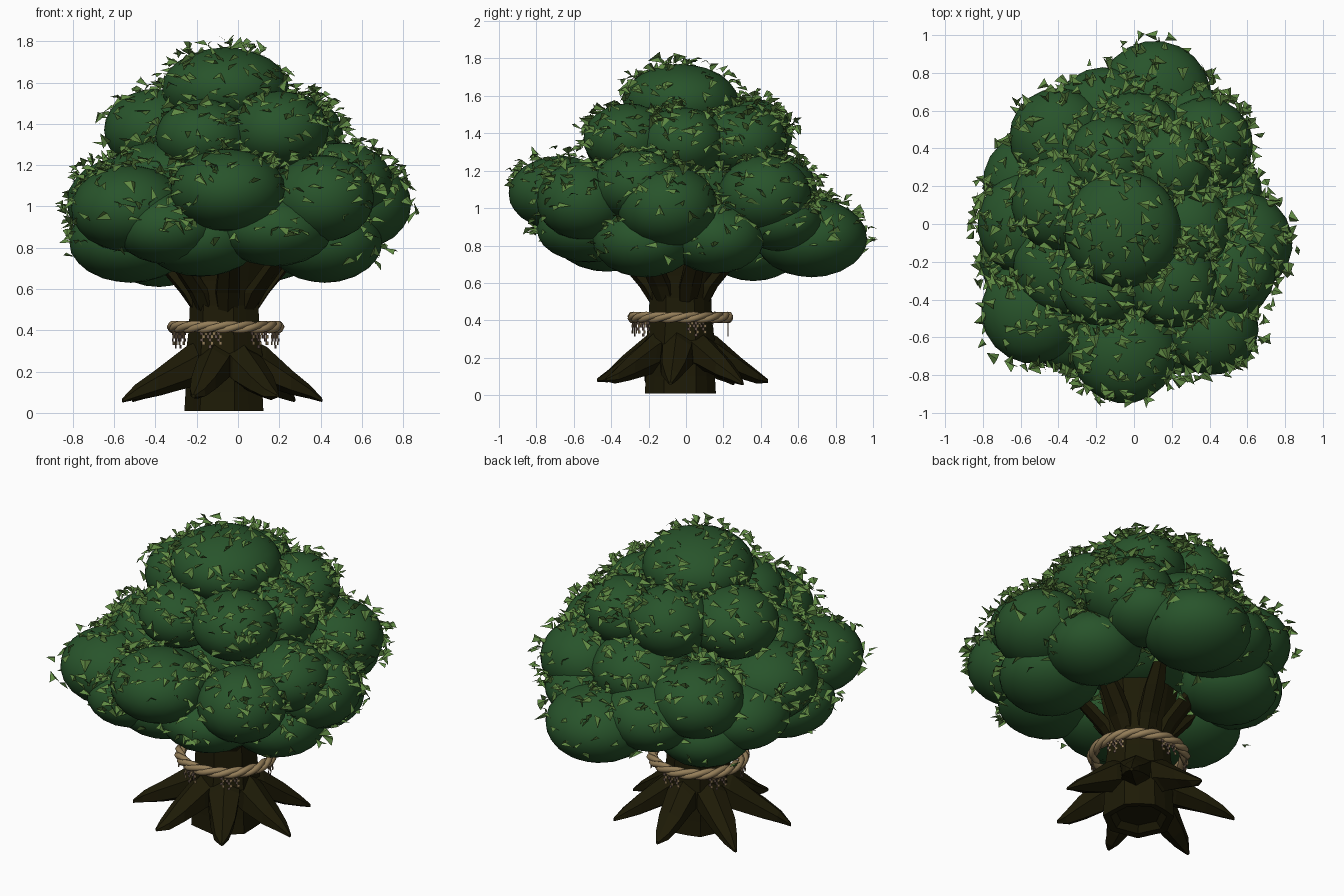
import bpy, bmesh, math, random
from mathutils import Vector, Matrix

random.seed(7)
cube = bpy.data.objects.get("Cube")
if cube:
    bpy.data.objects.remove(cube, do_unlink=True)

CX, CY = -0.06, -0.03          # trunk axis


def material(name, rgb):
    m = bpy.data.materials.new(name)
    m.use_nodes = True
    m.diffuse_color = (*rgb, 1)
    m.node_tree.nodes["Principled BSDF"].inputs["Base Color"].default_value = (*rgb, 1)
    return m


BARK = material("dark bark", (0.0125, 0.0105, 0.002))
CANOPY = material("deep green", (0.021, 0.088, 0.024))
LEAF = material("leaf green", (0.115, 0.25, 0.055))
ROPE = material("rope tan", (0.30, 0.21, 0.1))
FRINGE = material("fringe brown", (0.14, 0.095, 0.075))


def finish(bm, name, mat, smooth=False):
    me = bpy.data.meshes.new(name)
    bm.to_mesh(me)
    bm.free()
    me.materials.append(mat)
    for p in me.polygons:
        p.use_smooth = smooth
    ob = bpy.data.objects.new(name, me)
    bpy.context.collection.objects.link(ob)
    return ob


def loft(bm, rings):
    """Skin a list of equal-length point rings and cap both ends."""
    loops = [[bm.verts.new(p) for p in r] for r in rings]
    n = len(loops[0])
    for a, b in zip(loops, loops[1:]):
        for i in range(n):
            j = (i + 1) % n
            bm.faces.new((a[i], a[j], b[j], b[i]))
    bm.faces.new(loops[0][::-1])
    bm.faces.new(loops[-1])
    bmesh.ops.recalc_face_normals(bm, faces=bm.faces)


def spike(name, az, profile):
    """Faceted limb; profile rows are (distance, height, half width, half depth)."""
    bm = bmesh.new()
    out = Vector((math.cos(az), math.sin(az), 0))
    side = Vector((-out.y, out.x, 0))
    lift = Vector((0, 0, 1)) if profile[0][1] > profile[-1][1] else out
    rings = []
    for d, z, w, h in profile:
        c = Vector((CX, CY, z)) + out * d
        ring = []
        for k in range(6):
            a = math.tau * k / 6 + math.pi / 2
            s = random.uniform(0.88, 1.1)
            ring.append(c + side * (math.cos(a) * w * s) + lift * (math.sin(a) * h * s))
        rings.append(ring)
    loft(bm, rings)
    finish(bm, name, BARK)


# Trunk with irregular vertical ridges and a hollowed foot
bm = bmesh.new()
sides = 14
ridge = [1 + (0.05 if k % 2 else -0.04) + random.uniform(-0.03, 0.03) for k in range(sides)]
rings = []
for z, r in ((0.05, 0.12), (0.015, 0.15), (0.01, 0.19), (0.1, 0.185), (0.28, 0.185),
             (0.4, 0.17), (0.52, 0.165), (0.64, 0.18), (0.8, 0.21)):
    rings.append([(CX + r * ridge[k] * math.cos(math.tau * k / sides),
                   CY + r * ridge[k] * math.sin(math.tau * k / sides),
                   z) for k in range(sides)])
loft(bm, rings)
finish(bm, "trunk", BARK)

# Roots drooping outward, and branches rising into the crown
for k in range(7):
    az = math.radians(45) + math.tau * k / 7
    s = 1.08 if k in (2, 3) else 0.96
    spike(f"root_{k + 1}", az, [(0.1, 0.26, 0.095, 0.12), (0.2, 0.215, 0.095, 0.1),
                                (0.34 * s, 0.145, 0.072, 0.062), (0.43 * s, 0.1, 0.045, 0.036),
                                (0.49 * s, 0.06 + random.uniform(0, 0.025), 0.01, 0.01)])
    spike(f"branch_{k + 1}", az + 0.4, [(0.11, 0.46, 0.05, 0.03), (0.17, 0.58, 0.065, 0.05),
                                        (0.27, 0.7, 0.06, 0.05), (0.4, 0.84, 0.035, 0.03)])

# Twisted rope ring of three strands
curve = bpy.data.curves.new("rope", "CURVE")
curve.dimensions = "3D"
curve.bevel_depth = 0.018
curve.bevel_resolution = 1
curve.materials.append(ROPE)
steps = 112
for strand in range(3):
    sp = curve.splines.new("POLY")
    sp.points.add(steps - 1)
    sp.use_cyclic_u = True
    for i, p in enumerate(sp.points):
        a = math.tau * i / steps
        t = 6 * a + math.tau * strand / 3
        r = 0.253 + 0.014 * math.cos(t)
        p.co = (CX + r * math.cos(a), CY + r * math.sin(a), 0.416 + 0.014 * math.sin(t), 1)
bpy.context.collection.objects.link(bpy.data.objects.new("rope", curve))

# Ragged fringes hanging from the rope, chequered in two browns
bm = bmesh.new()
for deg in (20, 90, 150, 200, 254, 310):
    frame = (Matrix.Translation((CX, CY, 0)) @ Matrix.Rotation(math.radians(deg), 4, "Z")
             @ Matrix.Translation((0.255, 0, 0)))
    for col in range(5):
        for row in range((4, 2, 5, 2, 4)[col]):
            y = (col - 2) * 0.021 + (0.005 if row % 2 else -0.005)
            m = frame @ Matrix.Translation((0, y, 0.385 - row * 0.016))
            m = m @ Matrix.Diagonal((0.004, 0.015, 0.016, 1))
            cell = bmesh.ops.create_cube(bm, size=1, matrix=m)
            if (row + col) % 2:
                for f in {f for v in cell["verts"] for f in v.link_faces}:
                    f.material_index = 1
fringe = finish(bm, "rope_fringe", FRINGE)
fringe.data.materials.append(ROPE)

# Crown masses: x, y, z, horizontal radius, vertical radius
blobs = [
    (-0.06, -0.03, 1.57, 0.31, 0.2),
    # upper tier
    (-0.4, 0.11, 1.37, 0.25, 0.2), (-0.13, 0.34, 1.39, 0.23, 0.2),
    (0.19, 0.31, 1.36, 0.23, 0.19), (0.28, -0.02, 1.35, 0.23, 0.19),
    (0.2, -0.31, 1.37, 0.24, 0.19), (-0.17, -0.31, 1.34, 0.23, 0.18),
    # middle tier
    (-0.05, -0.67, 1.08, 0.28, 0.2), (0.41, -0.55, 1.04, 0.25, 0.21),
    (-0.53, -0.46, 0.99, 0.28, 0.21), (0.57, -0.1, 1.01, 0.27, 0.22),
    (0.5, -0.25, 1.12, 0.25, 0.19), (0.38, 0.42, 1.07, 0.25, 0.21),
    (-0.4, 0.46, 1.03, 0.26, 0.21), (-0.55, 0.0, 1.02, 0.28, 0.22),
    (0, 0.42, 1.1, 0.28, 0.21), (-0.36, -0.2, 1.14, 0.28, 0.18),
    # lower tier
    (0.11, 0.67, 0.84, 0.3, 0.21), (-0.52, -0.17, 0.83, 0.3, 0.2),
    (-0.18, -0.42, 0.85, 0.29, 0.19), (0.42, -0.22, 0.83, 0.28, 0.2),
    (0.18, -0.52, 0.89, 0.28, 0.18), (0.42, 0.16, 0.84, 0.26, 0.19),
    (-0.38, 0.36, 0.8, 0.27, 0.19), (-0.53, 0.22, 0.9, 0.27, 0.2),
    (-0.16, 0.55, 0.92, 0.28, 0.2), (0.32, 0.5, 0.94, 0.23, 0.17),
    (-0.34, -0.52, 0.9, 0.26, 0.18), (-0.05, 0, 1.08, 0.38, 0.26),
]
for i, (x, y, z, r, h) in enumerate(blobs):
    bm = bmesh.new()
    turn = Matrix.Rotation(random.uniform(0, 6), 4, "Z")
    bmesh.ops.create_icosphere(bm, subdivisions=3, radius=1, matrix=Matrix.Translation((x, y, z))
                               @ Matrix.Diagonal((r, r, h, 1)) @ turn)
    finish(bm, f"crown_mass_{i + 1}", CANOPY, smooth=True)


def buried(p, skip):
    return any(((p.x - x) ** 2 + (p.y - y) ** 2) / r ** 2 + (p.z - z) ** 2 / h ** 2 < 0.98
               for k, (x, y, z, r, h) in enumerate(blobs) if k != skip)


# Small folded leaves lying loosely flat over the exposed crown
bm = bmesh.new()
count = 0
while count < 1150:
    k = random.randrange(len(blobs))
    x, y, z, r, h = blobs[k]
    n = Vector([random.gauss(0, 1) for _ in range(3)]).normalized()
    p = Vector((x + n.x * r, y + n.y * r, z + n.z * h))
    if n.z < random.uniform(-0.6, 0.3) or buried(p, k):
        continue
    count += 1
    size = random.uniform(0.05, 0.08)
    m = (Matrix.Translation(p + n * random.uniform(0, 0.05))
         @ Matrix.Rotation(random.gauss(0, 0.5), 4, "X")
         @ Matrix.Rotation(random.gauss(0, 0.5), 4, "Y")
         @ Matrix.Rotation(random.uniform(0, math.tau), 4, "Z")
         @ Matrix.Scale(size, 4))
    tip, left, mid, right = (bm.verts.new(m @ Vector(c)) for c in
                             ((0.6, 0, 0), (-0.4, 0.42, -0.1), (-0.3, 0, 0.16), (-0.4, -0.42, -0.1)))
    bm.faces.new((tip, left, mid))
    bm.faces.new((tip, mid, right))
finish(bm, "leaves", LEAF)
